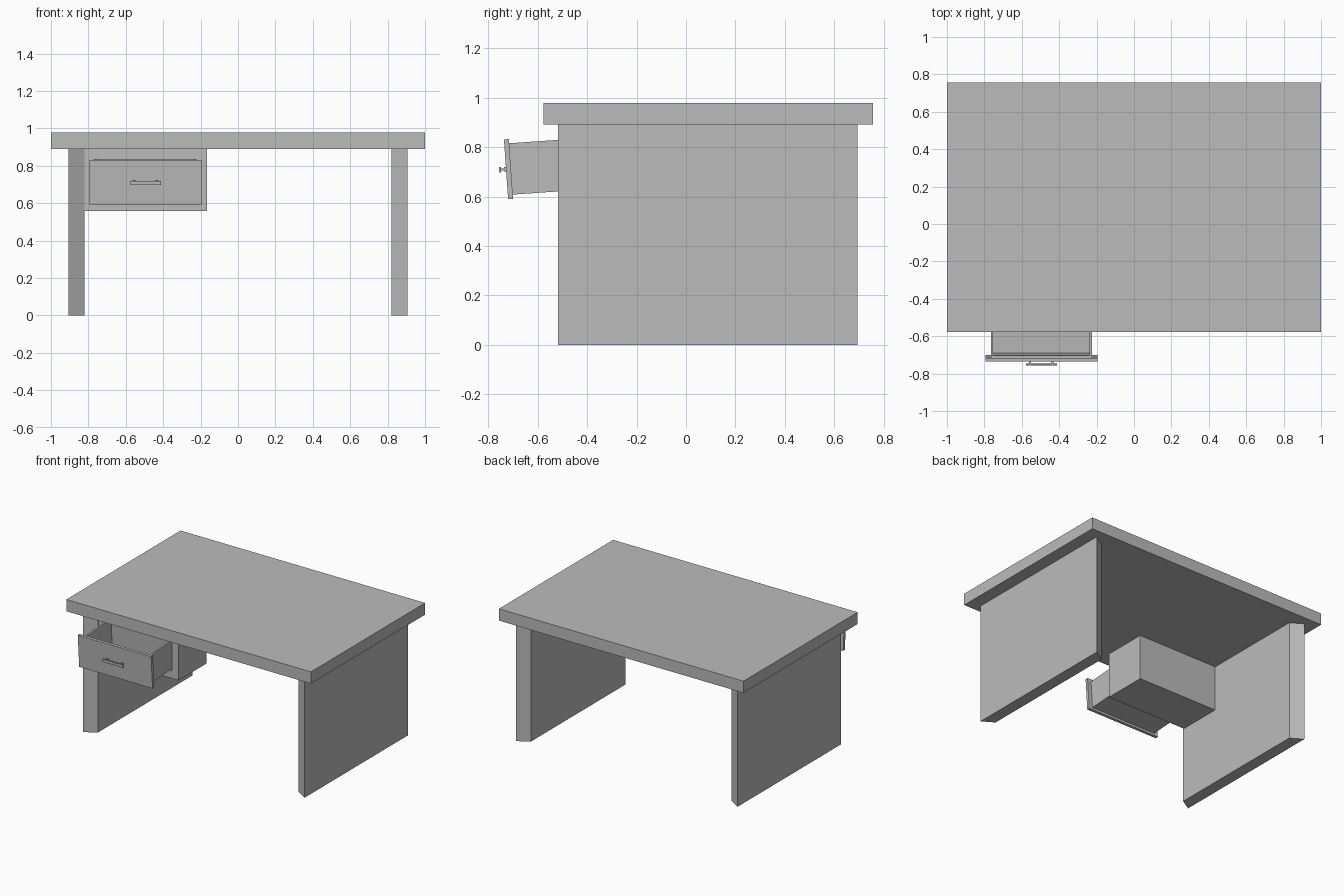
import bpy, bmesh, math
from mathutils import Vector

if "Cube" in bpy.data.objects:
    bpy.data.objects.remove(bpy.data.objects["Cube"])

grey = bpy.data.materials.new("dark_grey")
grey.diffuse_color = (0.5, 0.5, 0.5, 1)
grey.use_nodes = True
grey.node_tree.nodes["Principled BSDF"].inputs["Base Color"].default_value = grey.diffuse_color


def make_prism(name, outline, z0, z1):
    """Extrude a plan outline from z0 to z1."""
    bm = bmesh.new()
    face = bm.faces.new([bm.verts.new((x, y, z0)) for x, y in outline])
    ext = bmesh.ops.extrude_face_region(bm, geom=[face])
    top = [v for v in ext["geom"] if isinstance(v, bmesh.types.BMVert)]
    bmesh.ops.translate(bm, verts=top, vec=(0, 0, z1 - z0))
    bmesh.ops.recalc_face_normals(bm, faces=bm.faces)
    me = bpy.data.meshes.new(name)
    bm.to_mesh(me)
    bm.free()
    me.materials.append(grey)
    ob = bpy.data.objects.new(name, me)
    bpy.context.collection.objects.link(ob)
    return ob


def box(name, x, y, z):
    return make_prism(name, [(x[0], y[0]), (x[1], y[0]), (x[1], y[1]), (x[0], y[1])], *z)


def open_box(name, x, y, z, wall, open_axis):
    """Hollow box with the +z or -y face pushed inwards to leave walls."""
    ob = box(name, x, y, z)
    bm = bmesh.new()
    bm.from_mesh(ob.data)
    bm.normal_update()
    axis = Vector(open_axis)
    face = max(bm.faces, key=lambda f: f.normal.dot(axis))
    bmesh.ops.inset_region(bm, faces=[face], thickness=wall, use_even_offset=True)
    ext = bmesh.ops.extrude_face_region(bm, geom=[face])
    verts = [v for v in ext["geom"] if isinstance(v, bmesh.types.BMVert)]
    depth = (z[1] - z[0] if axis.z else y[1] - y[0]) - wall
    bmesh.ops.translate(bm, verts=verts, vec=-axis * depth)
    if face.is_valid:
        bmesh.ops.delete(bm, geom=[face], context='FACES_ONLY')
    bmesh.ops.recalc_face_normals(bm, faces=bm.faces)
    bm.to_mesh(ob.data)
    bm.free()
    return ob


# Table top
box("table_top", (-1, 1), (-0.577, 0.757), (0.891, 0.978))

# Side panels with slanted front and back ends
for side, label in ((-1, "left"), (1, "right")):
    make_prism(label + "_side_panel",
               [(side * 0.907, -0.518), (side * 0.82, -0.465),
                (side * 0.82, 0.64), (side * 0.907, 0.693)], 0, 0.891)

# Drawer housing, open at the front
open_box("drawer_housing", (-0.825, -0.165), (-0.458, -0.132), (0.558, 0.891), 0.056, (0, -1, 0))

# Drawer parts, built around the centre of the drawer front
parts = [
    box("drawer_front", (-0.3, 0.3), (-0.01, 0.01), (-0.121, 0.121)),
    open_box("drawer_tray", (-0.27, 0.27), (0.01, 0.33), (-0.104, 0.104), 0.012, (0, 0, 1)),
    box("handle_bar", (-0.083, 0.083), (-0.038, -0.03), (-0.011, 0.011)),
]
for side, label in ((-1, "left"), (1, "right")):
    cx = side * 0.06
    parts.append(box(label + "_handle_post", (cx - 0.005, cx + 0.005), (-0.031, -0.01), (-0.004, 0.004)))
    parts.append(box(label + "_handle_base", (cx - 0.009, cx + 0.009), (-0.017, -0.01), (-0.01, 0.01)))

# Pulled-out drawer droops slightly
for ob in parts:
    ob.location = (-0.495, -0.718, 0.711)
    ob.rotation_euler = (math.radians(4), 0, 0)
